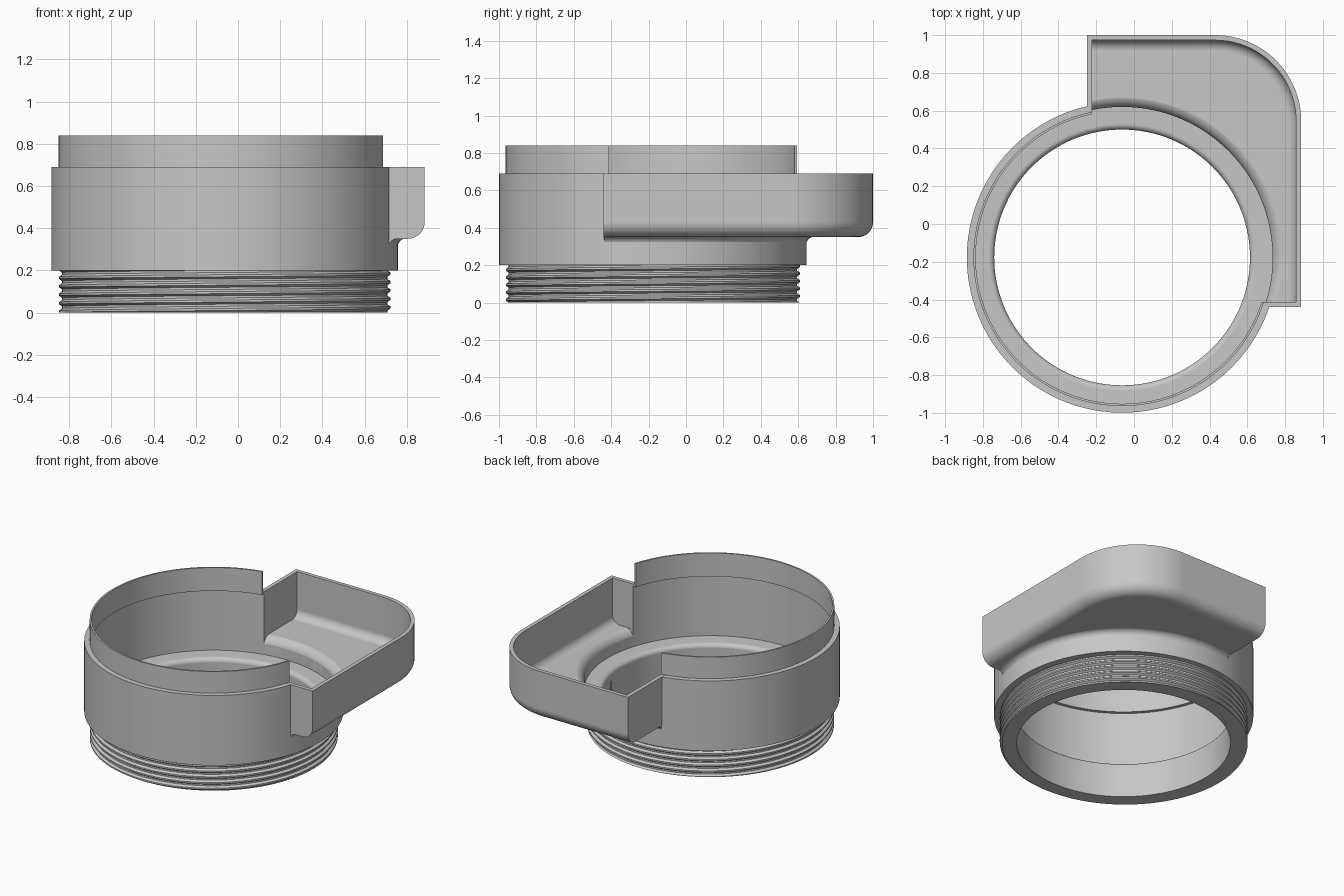
import bpy, bmesh
from math import cos, sin, pi, radians

old = bpy.data.objects.get("Cube")
if old:
    bpy.data.objects.remove(old, do_unlink=True)

CX, CY = -0.063, -0.177      # axis of the round collar
SEG = 144
WALL = 0.027

grey = bpy.data.materials.new("plain grey")
grey.use_nodes = True
colour = (0.57, 0.57, 0.57, 1)
grey.diffuse_color = colour
grey.node_tree.nodes["Principled BSDF"].inputs["Base Color"].default_value = colour


def finish(name, bm):
    bmesh.ops.remove_doubles(bm, verts=bm.verts, dist=1e-5)
    bmesh.ops.recalc_face_normals(bm, faces=bm.faces)
    mesh = bpy.data.meshes.new(name)
    bm.to_mesh(mesh)
    bm.free()
    mesh.materials.append(grey)
    ob = bpy.data.objects.new(name, mesh)
    bpy.context.collection.objects.link(ob)
    return ob


def lathe(name, profile):
    """Spin a closed (radius, z) profile around the collar axis."""
    bm = bmesh.new()
    rings = [[bm.verts.new((CX + r * cos(2 * pi * i / SEG), CY + r * sin(2 * pi * i / SEG), z))
              for i in range(SEG)] if r > 0 else [bm.verts.new((CX, CY, z))] * SEG
             for r, z in profile]
    for a, b in zip(rings, rings[1:] + rings[:1]):
        for i in range(SEG):
            j = (i + 1) % SEG
            quad = list(dict.fromkeys((a[i], a[j], b[j], b[i])))
            if len(quad) > 2:
                bm.faces.new(quad)
    return finish(name, bm)


def outline(inset, end):
    """Plan of the tray: side inset is separate from the flat end inset."""
    cx, cy, rad = 0.43, 0.545, 0.455 - inset
    arc = [(cx + rad * cos(a), cy + rad * sin(a))
           for a in (radians(90 * k / 24) for k in range(25))]
    x_end, y_end = -0.25 + end, -0.44 + end
    return ([(0.45, y_end), (0.885 - inset, y_end)] + arc
            + [(x_end, 1.0 - inset), (x_end, 0.3)])


def tray_solid(name, inset, end, bottom, top, radius):
    """Stack of outlines, with the outer bottom edge rounded."""
    layers = [(radius * (1 - sin(a)), bottom + radius * (1 - cos(a)))
              for a in (radians(90 * k / 10) for k in range(11))] if radius else [(0, bottom)]
    layers.append((0, top))
    bm = bmesh.new()
    rings = [[bm.verts.new((x, y, z)) for x, y in outline(inset + d, end)] for d, z in layers]
    for a, b in zip(rings, rings[1:]):
        for i in range(len(a)):
            j = (i + 1) % len(a)
            bm.faces.new((a[i], a[j], b[j], b[i]))
    bm.faces.new(rings[0])
    bm.faces.new(rings[-1])
    return finish(name, bm)


def boolean(target, tool, operation):
    bpy.context.view_layer.objects.active = target
    mod = target.modifiers.new(operation, 'BOOLEAN')
    mod.operation, mod.solver, mod.object = operation, 'EXACT', tool
    bpy.ops.object.modifier_apply(modifier=mod.name)
    bpy.data.objects.remove(tool, do_unlink=True)


def smooth(ob, angle):
    bpy.ops.object.select_all(action='DESELECT')
    ob.select_set(True)
    bpy.context.view_layer.objects.active = ob
    bpy.ops.object.shade_smooth_by_angle(angle=radians(angle))
    mod = ob.modifiers.new("even shading", 'WEIGHTED_NORMAL')
    mod.keep_sharp = True


def quarter(radius):
    """Fillet between the collar wall and the tray floor."""
    return [(0.862 - radius * cos(a), 0.31 + radius * sin(a))
            for a in (radians(90 * k / 10) for k in range(11))]


# Collar with its raised rim, still solid
collar = lathe("collar_and_tray", [(0, 0.005), (0.765, 0.005), (0.765, 0.2), (0.822, 0.2),
                                   (0.822, 0.69), (0.787, 0.69), (0.787, 0.84), (0, 0.84)])

# Side tray and the flare beneath it
tray = tray_solid("tray", 0, 0, 0.35, 0.691, 0.08)
flare = lathe("flare", [(0.78, 0.31)] + quarter(0.042) + [(0.862, 0.365), (0.78, 0.365)])
boolean(flare, tray_solid("flare_limit", 0.002, 0.002, 0.1, 0.6, 0), 'INTERSECT')
boolean(collar, tray, 'UNION')
boolean(collar, flare, 'UNION')

# Hollow of the tray, open at the top
boolean(collar, tray_solid("tray_hollow", WALL, WALL, 0.375, 0.95, 0.055), 'DIFFERENCE')

# Hollow of the collar: bore, rounded ledge, wall and overhanging rim
lip = [(0.707 - 0.03 * cos(a), 0.22 + 0.03 * sin(a))
       for a in (radians(90 * k / 6) for k in range(7))]
hollow = lathe("hollow", [(0, -0.1), (0.677, -0.1)] + lip
               + [(0.797, 0.252), (0.797, 0.677), (0.775, 0.677), (0.775, 0.97), (0, 0.97)])
boolean(collar, hollow, 'DIFFERENCE')

# Rounded spill edge from the tray floor down into the collar
spill = lathe("spill", [(0.78, 0.31)] + quarter(0.067) + [(0.862, 0.42), (0.78, 0.42)])
boolean(spill, tray_solid("spill_limit", WALL + 0.001, WALL + 0.001, 0.1, 0.6, 0), 'INTERSECT')
boolean(collar, spill, 'DIFFERENCE')
smooth(collar, 30)

# Helical screw thread with flat crests around the lower sleeve
PITCH, CORE, DEPTH, TOP = 0.04, 0.771, 0.015, 0.2
bm = bmesh.new()
columns = []
for i in range(SEG + 1):
    turn = i / SEG
    points = [(0.677, 0.01), (0.677, 0)]
    for k in range(-4, 21):
        z = min(max(PITCH * (k / 4 + turn), 0), TOP)
        phase = (z / PITCH - turn) % 1
        height = min(max(4 * (0.375 - abs(phase - 0.625)), 0), 1)
        points.append((CORE + DEPTH * height, z))
    columns.append([bm.verts.new((CX + r * cos(2 * pi * turn), CY + r * sin(2 * pi * turn), z))
                    for r, z in points])
for a, b in zip(columns, columns[1:]):
    for k in range(len(a) - 1):
        bm.faces.new((a[k], b[k], b[k + 1], a[k + 1]))
bmesh.ops.dissolve_degenerate(bm, edges=bm.edges, dist=1e-5)
thread = finish("screw_thread", bm)
smooth(thread, 30)
